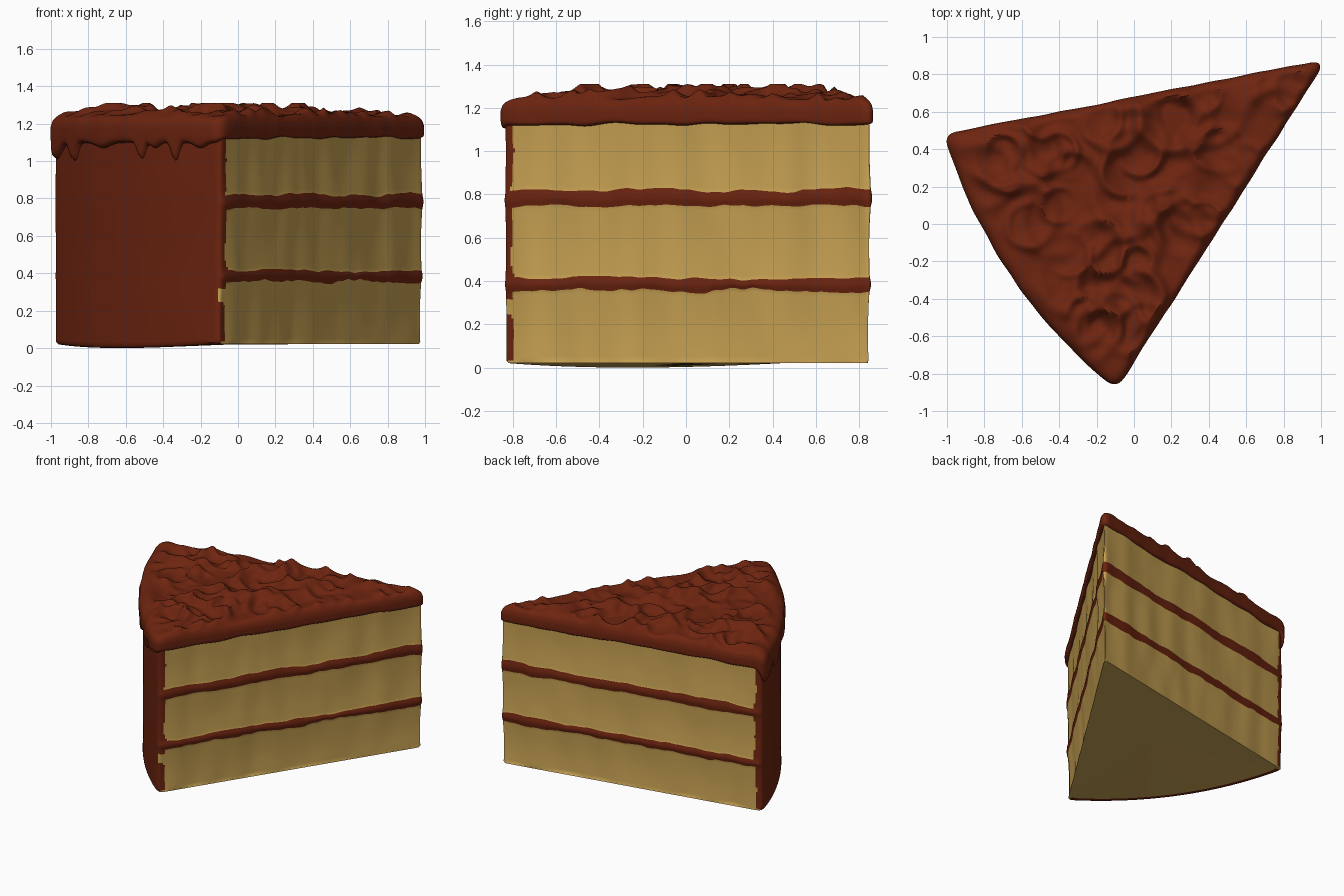
import bpy, math, random
from mathutils import Vector, noise

if "Cube" in bpy.data.objects:
    bpy.data.objects.remove(bpy.data.objects["Cube"])

random.seed(4)
N = 150                      # samples per side of the wedge
T = 3 * N


def material(name, rgb):
    m = bpy.data.materials.new(name)
    m.diffuse_color = (*rgb, 1)
    m.use_nodes = True
    m.node_tree.nodes["Principled BSDF"].inputs["Base Color"].default_value = m.diffuse_color
    return m


ICING = material("chocolate icing", (0.155, 0.018, 0.005))
SPONGE = material("yellow sponge", (0.60, 0.375, 0.09))


def nz(x, y, z=0.0):
    return noise.noise(Vector((x, y, z)))


def relax(values, times):
    for _ in range(times):
        values = [values[i] * 0.5 + (values[i - 1] + values[(i + 1) % len(values)]) * 0.25
                  for i in range(len(values))]
    return values


# Wedge outline: curved outer side B-C, cut sides C-A and A-B
A, B, C = Vector((1.0, 0.86)), Vector((-0.985, 0.47)), Vector((-0.09, -0.85))
outline = []
for p, q, bow in ((B, C, 0.12), (C, A, 0.0), (A, B, 0.0)):
    d = (q - p).normalized()
    out = Vector((d.y, -d.x))
    for i in range(N):
        t = i / N
        outline.append(p.lerp(q, t) + out * bow * 4 * t * (1 - t))
outline = relax(outline, 10)
normals = []
for i in range(T):
    d = (outline[(i + 1) % T] - outline[i - 1]).normalized()
    normals.append(Vector((d.y, -d.x)))
normals = relax(normals, 6)
outer = relax([1.0 if i < N else 0.0 for i in range(T)], 8)   # 1 on the iced side
centre = (A + B + C) / 3


def build(name, rings, last_centre, first_centre, rule):
    """Loft closed rings of T points, cap with fans, colour faces by rule(ring, i, z)."""
    verts = [v for r in rings for v in r]
    faces, mats = [], []
    for k in range(len(rings) - 1):
        for i in range(T):
            j = (i + 1) % T
            faces.append((k * T + i, k * T + j, (k + 1) * T + j, (k + 1) * T + i))
            mats.append(rule(k, i, rings[k][i][2]))
    for k, c in ((0, first_centre), (len(rings) - 1, last_centre)):
        verts.append(c)
        n = len(verts) - 1
        for i in range(T):
            a, b = k * T + i, k * T + (i + 1) % T
            faces.append((b, a, n) if k == 0 else (a, b, n))
            mats.append(rule(-1 if k == 0 else k, i, c[2]))
    me = bpy.data.meshes.new(name)
    me.from_pydata(verts, [], faces)
    me.materials.append(ICING)
    me.materials.append(SPONGE)
    me.polygons.foreach_set("material_index", mats)
    ob = bpy.data.objects.new(name, me)
    bpy.context.collection.objects.link(ob)
    bpy.ops.object.select_all(action='DESELECT')
    ob.select_set(True)
    bpy.context.view_layer.objects.active = ob
    bpy.ops.object.shade_smooth_by_angle(angle=math.radians(50))
    return ob


# Cake body: rows follow the wavy edges of sponge and filling bands
LEVELS = (0.04, 0.355, 0.415, 0.745, 0.82, 1.17)
STEPS = (18, 5, 18, 5, 18)
WAVE = (0.0, 0.022, 0.014, 0.016, 0.018, 0.0)


def level(n, i):
    p = outline[i]
    return LEVELS[n] + WAVE[n] * (nz(p.x * 4, p.y * 4, n * 7.3)
                                  + 0.5 * nz(p.x * 13, p.y * 13, n * 3.1))


def floor(i):
    t = i / N
    return 0.022 - (0.022 * 4 * t * (1 - t) if i < N else 0)


rings, band_of = [], []
for s in (0.3, 0.6, 0.85, 0.95, 0.985):            # underside
    rings.append([(*centre.lerp(outline[i], s), floor(i) * s + 0.02 * (1 - s)) for i in range(T)])
    band_of.append("under" if s < 0.94 else "edge")
for b, steps in enumerate(STEPS):
    for r in range(steps + (b == 4)):
        t = r / steps
        ring = []
        for i in range(T):
            lo, hi = level(b, i), level(b + 1, i)
            if b == 0:
                lo = floor(i) + 0.012
            z = lo + (hi - lo) * t
            p, w = outline[i], outer[i]
            bulge = 0.008 * math.sin(math.pi * t) if b % 2 else -0.006 * math.sin(math.pi * t)
            rough = 0.009 * nz(p.x * 6, p.y * 6, z * 2)
            off = (bulge + rough) * (1 - w) + 0.003 * nz(p.x * 3, p.y * 3, z * 3) * w
            off -= 0.012 * (1 - w) * max(0, 1 - z / 0.4)
            ring.append((*(p + normals[i] * off), z))
        rings.append(ring)
        band_of.append("filling" if b % 2 else "sponge")


def body_rule(k, i, z):
    if k < 0 or band_of[k] == "under":
        return 1
    if band_of[k] == "edge":
        return 0 if i < N else 1
    if N - 2 <= i < N + 4 and 0.24 < z < 0.31:     # small bare patch at the corner
        return 1
    rim = 4 + round(1.6 * nz(z * 11, i // N * 5.0, 0.4))
    if i < N + rim or i >= T - rim or band_of[k] == "filling":
        return 0
    return 1


build("cake_body", rings, (*centre, 1.17), (*centre, 0.02), body_rule)

# Top frosting: spoon-swirled surface, rounded rim and drips on the outer side
dents = []
for _ in range(60):
    a, b = sorted((random.random(), random.random()))
    p = A * a + B * (b - a) + C * (1 - b)
    dents.append((p, random.uniform(0.09, 0.19), random.uniform(0, 6.28)))
DRIPS = ((-0.97, 0.09, 0.04), (-0.87, 0.10, 0.022), (-0.72, 0.03, 0.05), (-0.51, 0.09, 0.022),
         (-0.44, 0.03, 0.03), (-0.33, 0.10, 0.022), (-0.2, 0.03, 0.04))


def swirl(p):
    h = 0.022 * nz(p.x * 3, p.y * 3, 2.0) + 0.012 * nz(p.x * 8, p.y * 8, 5.0)
    for c, rad, ang in dents:
        v = p - c
        r = v.length / rad
        if r < 1.6:
            side = 0.5 + 0.5 * math.cos(math.atan2(v.y, v.x) - ang)
            h += 0.026 * side * math.exp(-((r - 1) / 0.22) ** 2) - 0.013 * math.exp(-(r / 0.7) ** 2)
    return max(-0.03, min(0.058, h))


def overhang(i):
    p = outline[i]
    return 0.016 + 0.014 * outer[i] + 0.006 * nz(p.x * 7, p.y * 7, 9.0)


rows = []
for r in range(1, 9):                              # rim, from the tucked underside upward
    t = 1 - (r - 1) / 8
    ring = []
    for i in range(T):
        p, w = outline[i], outer[i]
        low_cut = 1.122 + 0.022 * nz(p.x * 5, p.y * 5, 4.0)
        low_out = 1.095 - sum(d * math.exp(-((p.x - x) / s) ** 2) for x, d, s in DRIPS)
        low = low_cut * (1 - w) + low_out * w
        top = 1.185
        off = overhang(i) * math.sqrt(max(0, 1 - t ** 5)) - 0.008 * (t == 1)
        ring.append((*(p + normals[i] * off), top + (low - top) * t))
    rows.append(ring)
scales = [1, 0.99, 0.975, 0.955, 0.93, 0.905] + [0.88 - 0.02 * k for k in range(43)]
for s in scales:
    d = (1 - s) * 0.55
    ring = []
    for i in range(T):
        p = centre.lerp(outline[i] + normals[i] * overhang(i), s)
        u = max(0, 1 - d / 0.055)
        drop = 1 - math.sqrt(max(0, 1 - u * u))
        fade = min(1, d / 0.05)
        z = 1.252 + swirl(p) * (0.25 + 0.75 * fade) * (1 - drop)
        ring.append((*p, z * (1 - drop) + 1.185 * drop))
    rows.append(ring)
build("top_frosting", rows, (*centre, 1.252 + swirl(centre)), (*centre, 1.16), lambda k, i, z: 0)
